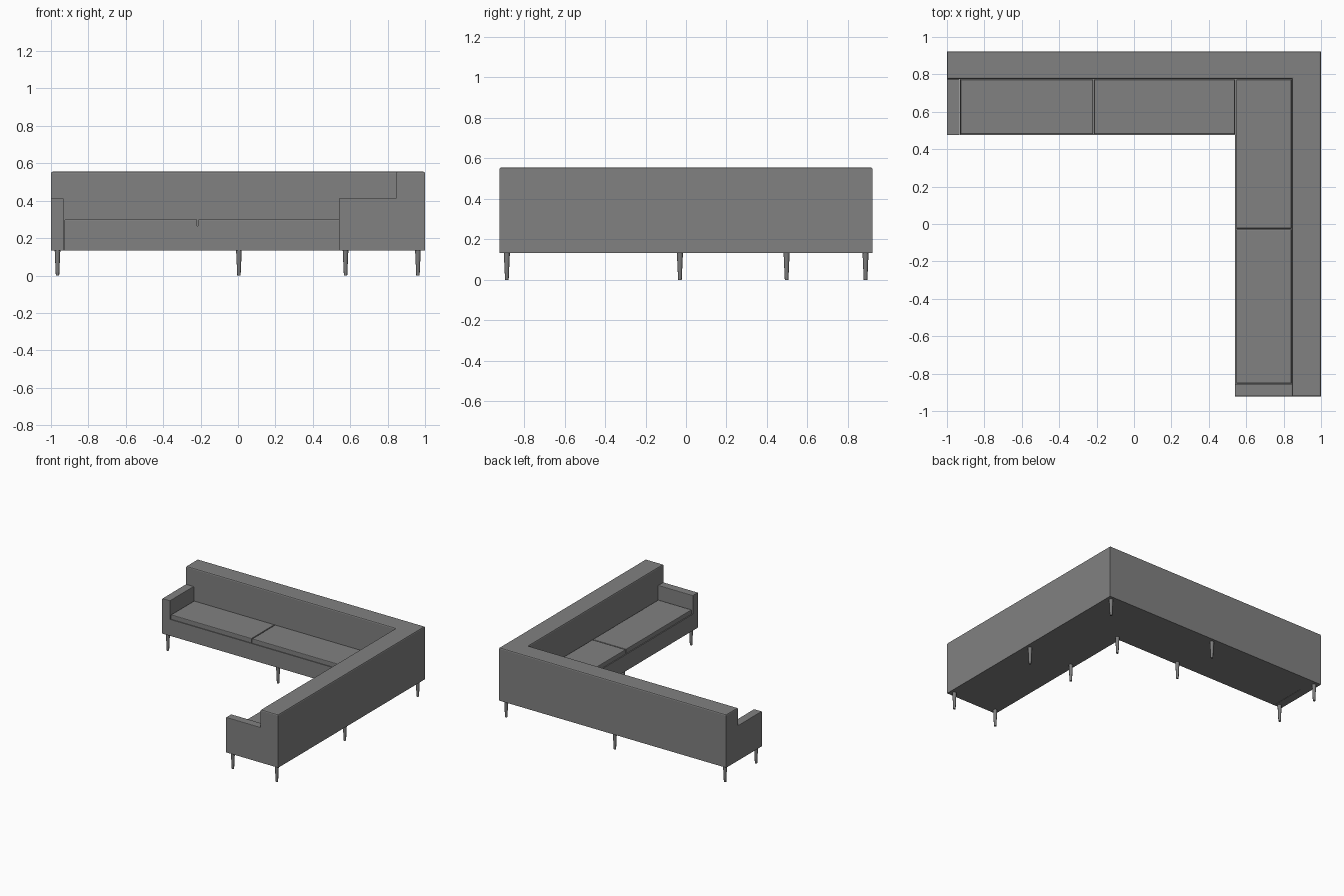
import bpy, bmesh

if "Cube" in bpy.data.objects:
    bpy.data.objects.remove(bpy.data.objects["Cube"])

def material(name, c):
    m = bpy.data.materials.new(name)
    m.diffuse_color = (c, c, c, 1)
    m.use_nodes = True
    m.node_tree.nodes["Principled BSDF"].inputs["Base Color"].default_value = m.diffuse_color
    return m

fabric = material("grey fabric", 0.22)
leg_mat = material("grey legs", 0.2)

def prism(name, outline, z0, z1, bevel=0.0, segments=2):
    """Extrude a flat outline upward and round its top edges."""
    bm = bmesh.new()
    face = bm.faces.new([bm.verts.new((x, y, z0)) for x, y in outline])
    geom = bmesh.ops.extrude_face_region(bm, geom=[face])["geom"]
    for v in geom:
        if isinstance(v, bmesh.types.BMVert):
            v.co.z = z1
    bmesh.ops.recalc_face_normals(bm, faces=bm.faces)
    if bevel:
        top = [e for e in bm.edges if all(v.co.z > z1 - 1e-5 for v in e.verts)]
        bmesh.ops.bevel(bm, geom=top, offset=bevel, segments=segments,
                        profile=0.5, affect='EDGES')
    me = bpy.data.meshes.new(name)
    bm.to_mesh(me)
    bm.free()
    me.materials.append(fabric)
    ob = bpy.data.objects.new(name, me)
    bpy.context.collection.objects.link(ob)
    return ob

def rect(x0, x1, y0, y1):
    return [(x0, y0), (x1, y0), (x1, y1), (x0, y1)]

def ell(x0, x1, y0, y1, xi, yi):
    """L outline: a run along the back and a run down the right side."""
    return [(x0, yi), (xi, yi), (xi, y0), (x1, y0), (x1, y1), (x0, y1)]

Y = 0.922
BOTTOM = 0.133

# L-shaped backrest and seat base
prism("backrest", ell(-1, 1, -Y, Y, 0.845, 0.775), BOTTOM, 0.555, 0.009)
prism("seat_base", [(-0.93, 0.475), (0.54, 0.475), (0.54, -0.857),
                    (0.845, -0.857), (0.845, 0.775), (-0.93, 0.775)], BOTTOM, 0.264)

# Low arms at both ends
prism("left_arm", rect(-1, -0.932, 0.475, 0.775), BOTTOM, 0.412, 0.004)
prism("front_arm", rect(0.54, 0.845, -Y, -0.857), BOTTOM, 0.412, 0.004)

# Seat cushions with narrow gaps between them
for i, r in enumerate([(-0.927, -0.219, 0.481, 0.772), (-0.213, 0.540, 0.481, 0.772),
                       (0.547, 0.841, -0.023, 0.772), (0.547, 0.841, -0.852, -0.029)]):
    prism(f"seat_cushion_{i + 1}", rect(*r), 0.264, 0.30, 0.005)

# Tapered legs under both runs
spots = [(x, y) for x in (-0.965, 0.005) for y in (0.497, 0.887)]
spots += [(x, y) for x in (0.575, 0.962) for y in (-0.885, -0.03)]
spots += [(0.575, 0.497), (0.962, 0.887)]
for i, (x, y) in enumerate(spots):
    bpy.ops.mesh.primitive_cone_add(vertices=16, radius1=0.009, radius2=0.015,
                                    depth=BOTTOM, location=(x, y, BOTTOM / 2))
    leg = bpy.context.object
    leg.name = f"leg_{i + 1}"
    leg.data.materials.append(leg_mat)
    bpy.ops.object.shade_smooth_by_angle()
